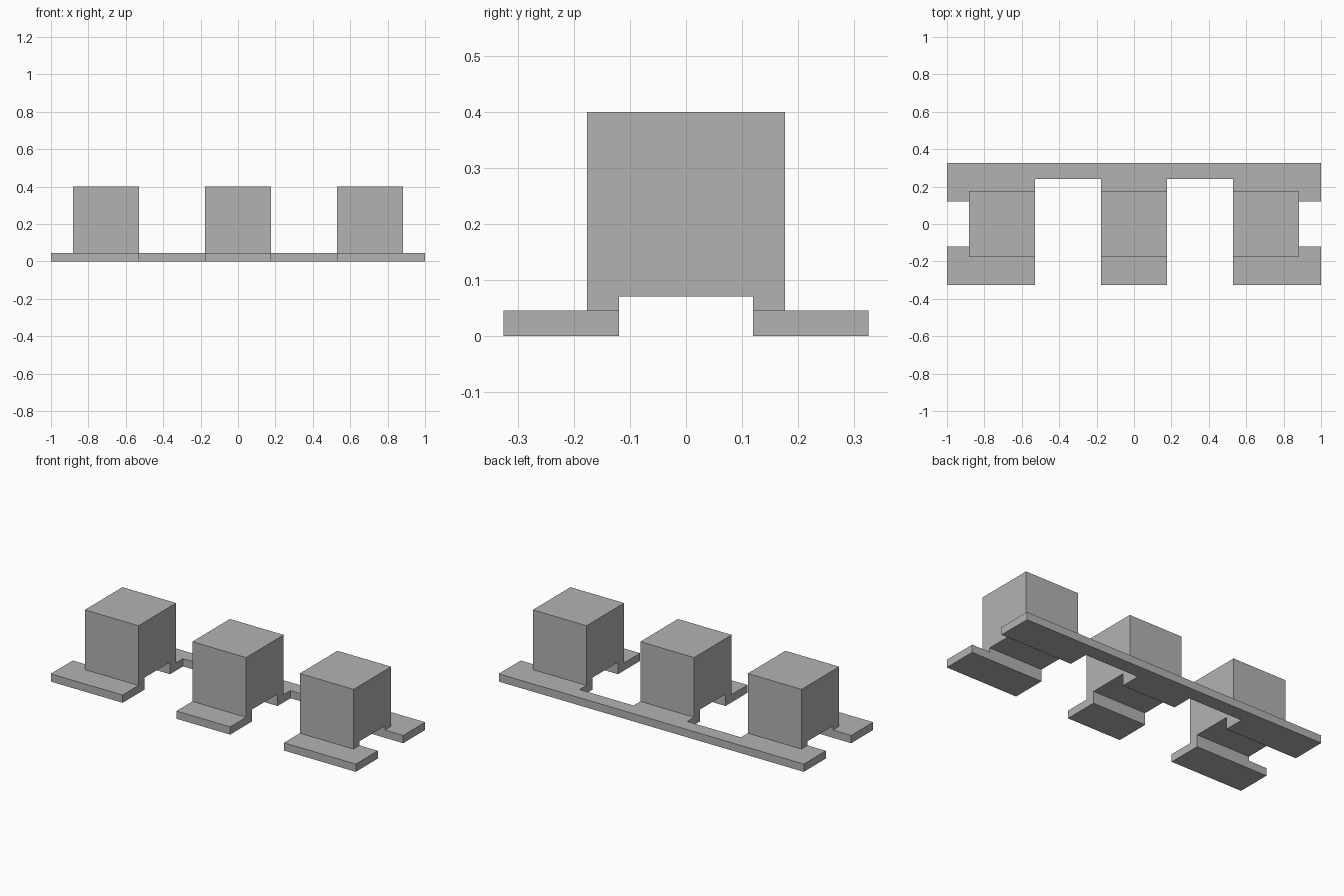
import bpy
import bmesh
from mathutils import Vector

if "Cube" in bpy.data.objects:
    bpy.data.objects.remove(bpy.data.objects["Cube"])

GREY = (0.45, 0.45, 0.45, 1.0)
material = bpy.data.materials.new("plain grey")
material.use_nodes = True
material.diffuse_color = GREY
material.node_tree.nodes["Principled BSDF"].inputs["Base Color"].default_value = GREY

HALF = 0.176        # half width of a block
PITCH = 0.705       # spacing between blocks
PLATE = 0.046       # thickness of the base plates
CHANNEL = 0.119     # half width of the channel under the blocks
CHANNEL_TOP = 0.071
DEPTH = 0.325       # half depth of the base
RAIL = 0.24         # inner edge of the back rail
TOP = 0.4


def prism(name, outline, offset):
    """Extrude a flat outline along an offset into a closed solid."""
    bm = bmesh.new()
    face = bm.faces.new([bm.verts.new(p) for p in outline])
    result = bmesh.ops.extrude_face_region(bm, geom=[face], use_keep_orig=True)
    moved = [v for v in result["geom"] if isinstance(v, bmesh.types.BMVert)]
    bmesh.ops.translate(bm, verts=moved, vec=Vector(offset))
    bmesh.ops.recalc_face_normals(bm, faces=bm.faces)
    mesh = bpy.data.meshes.new(name)
    bm.to_mesh(mesh)
    bm.free()
    mesh.materials.append(material)
    obj = bpy.data.objects.new(name, mesh)
    bpy.context.collection.objects.link(obj)
    return obj


# Foot extents along x: the outer feet reach the ends of the base
inner = PITCH - HALF
feet = {"right": (-1, -inner), "middle": (-HALF, HALF), "left": (inner, 1)}

# Blocks with a channel cut through below, and their front feet
for i, (side, (x0, x1)) in enumerate(feet.items()):
    start = (i - 1) * PITCH - HALF
    half_profile = [(CHANNEL, CHANNEL_TOP), (CHANNEL, PLATE), (HALF, PLATE), (HALF, TOP)]
    profile = half_profile + [(-y, z) for y, z in reversed(half_profile)]
    prism(side + "_block", [(start, y, z) for y, z in profile], (2 * HALF, 0, 0))
    foot = [(x0, -DEPTH), (x1, -DEPTH), (x1, -CHANNEL), (x0, -CHANNEL)]
    prism(side + "_front_foot", [(x, y, 0) for x, y in foot], (0, 0, PLATE))

# Back rail joined with the three back feet
comb = [(1, DEPTH), (-1, DEPTH)]
for x0, x1 in feet.values():
    if x0 > -1:
        comb.append((x0, RAIL))
    comb += [(x0, CHANNEL), (x1, CHANNEL)]
    if x1 < 1:
        comb.append((x1, RAIL))
prism("back_rail", [(x, y, 0) for x, y in comb], (0, 0, PLATE))
